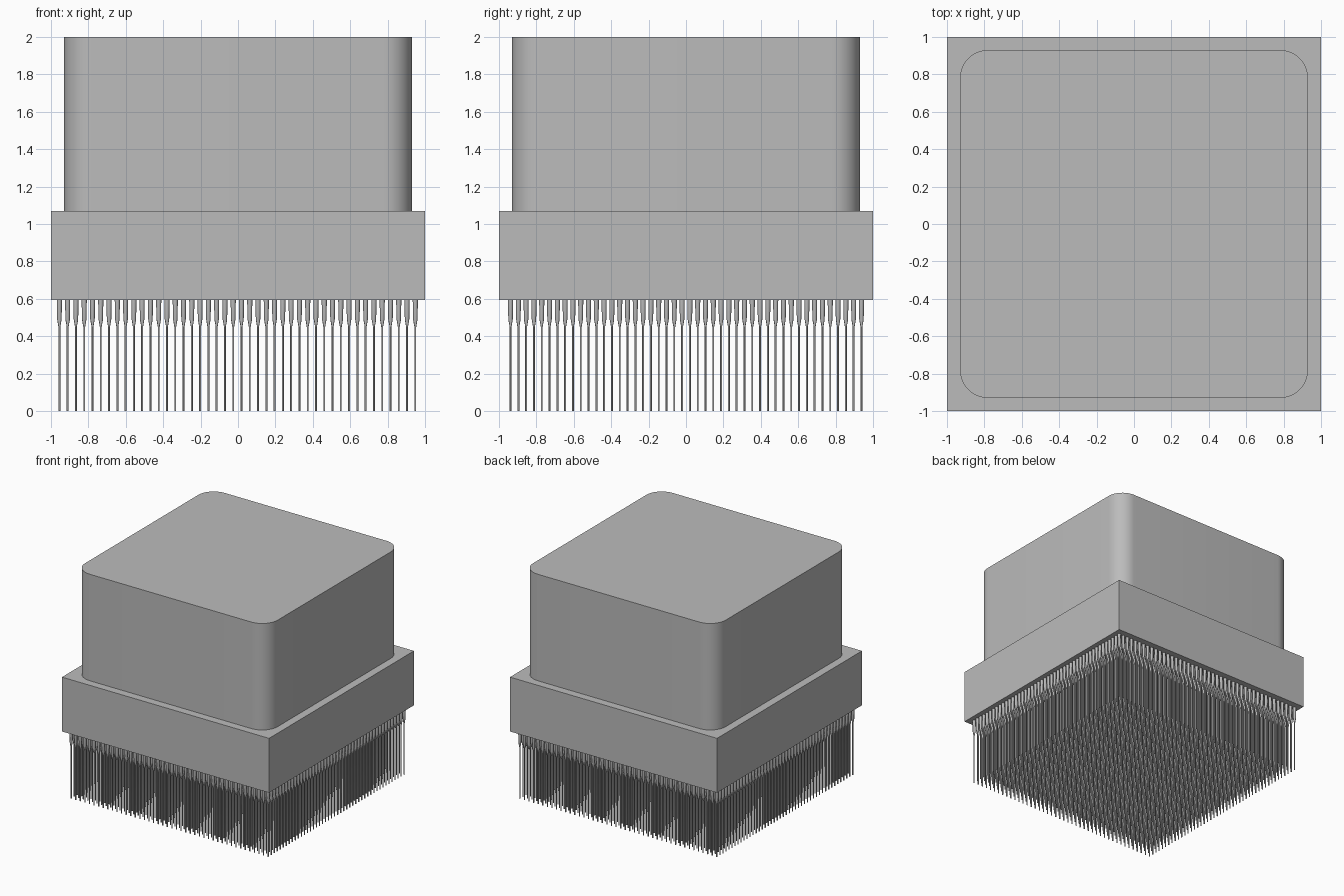
import bpy, bmesh, math

cube = bpy.data.objects.get("Cube")
if cube:
    bpy.data.objects.remove(cube, do_unlink=True)

grey = bpy.data.materials.new("neutral grey")
grey.use_nodes = True
colour = (0.5, 0.5, 0.5, 1)
grey.diffuse_color = colour
grey.node_tree.nodes["Principled BSDF"].inputs["Base Color"].default_value = colour


def add_object(name, bm):
    """Turn a bmesh into a grey scene object."""
    bmesh.ops.recalc_face_normals(bm, faces=bm.faces)
    mesh = bpy.data.meshes.new(name)
    bm.to_mesh(mesh)
    bm.free()
    mesh.materials.append(grey)
    obj = bpy.data.objects.new(name, mesh)
    bpy.context.collection.objects.link(obj)
    return obj


def smooth(obj, angle):
    bpy.ops.object.select_all(action="DESELECT")
    obj.select_set(True)
    bpy.context.view_layer.objects.active = obj
    bpy.ops.object.shade_smooth_by_angle(angle=math.radians(angle))


def block(name, half, bottom, top, radius=0):
    """Square block, with optionally rounded upright edges."""
    bm = bmesh.new()
    bmesh.ops.create_cube(bm, size=1)
    for v in bm.verts:
        v.co.x *= 2 * half
        v.co.y *= 2 * half
        v.co.z = top if v.co.z > 0 else bottom
    if radius:
        upright = [e for e in bm.edges
                   if abs(e.verts[0].co.z - e.verts[1].co.z) > 0.1]
        bmesh.ops.bevel(bm, geom=upright, offset=radius, segments=12,
                        profile=0.5, affect="EDGES")
    return add_object(name, bm)


# Square base plate and the rounded housing on it
block("base_plate", 1, 0.595, 1.07)
housing = block("housing", 0.93, 1.07, 2, 0.15)
smooth(housing, 30)

# One pin: a thick sleeve tapering to a thin needle
SIDES = 8
profile = [(0.005, 0), (0.005, 0.45), (0.012, 0.49), (0.014, 0.6)]
bm = bmesh.new()
rings = []
for radius, z in profile:
    rings.append([bm.verts.new((radius * math.cos(math.tau * i / SIDES),
                                radius * math.sin(math.tau * i / SIDES), z))
                  for i in range(SIDES)])
for low, high in zip(rings, rings[1:]):
    for i in range(SIDES):
        j = (i + 1) % SIDES
        bm.faces.new((low[i], low[j], high[j], high[i]))
bm.faces.new(rings[0])
bm.faces.new(rings[-1])
pins = add_object("contact_pins", bm)
smooth(pins, 50)

# Repeat the pin into a full grid under the base
X_COUNT, Y_COUNT = 44, 46
X_START, X_END, Y_END = -0.955, 0.948, 0.938
pins.location = (X_START, -Y_END, 0)
for name, count, step in (
        ("columns", X_COUNT, ((X_END - X_START) / (X_COUNT - 1), 0, 0)),
        ("rows", Y_COUNT, (0, 2 * Y_END / (Y_COUNT - 1), 0))):
    array = pins.modifiers.new(name, "ARRAY")
    array.count = count
    array.use_relative_offset = False
    array.use_constant_offset = True
    array.constant_offset_displace = step
